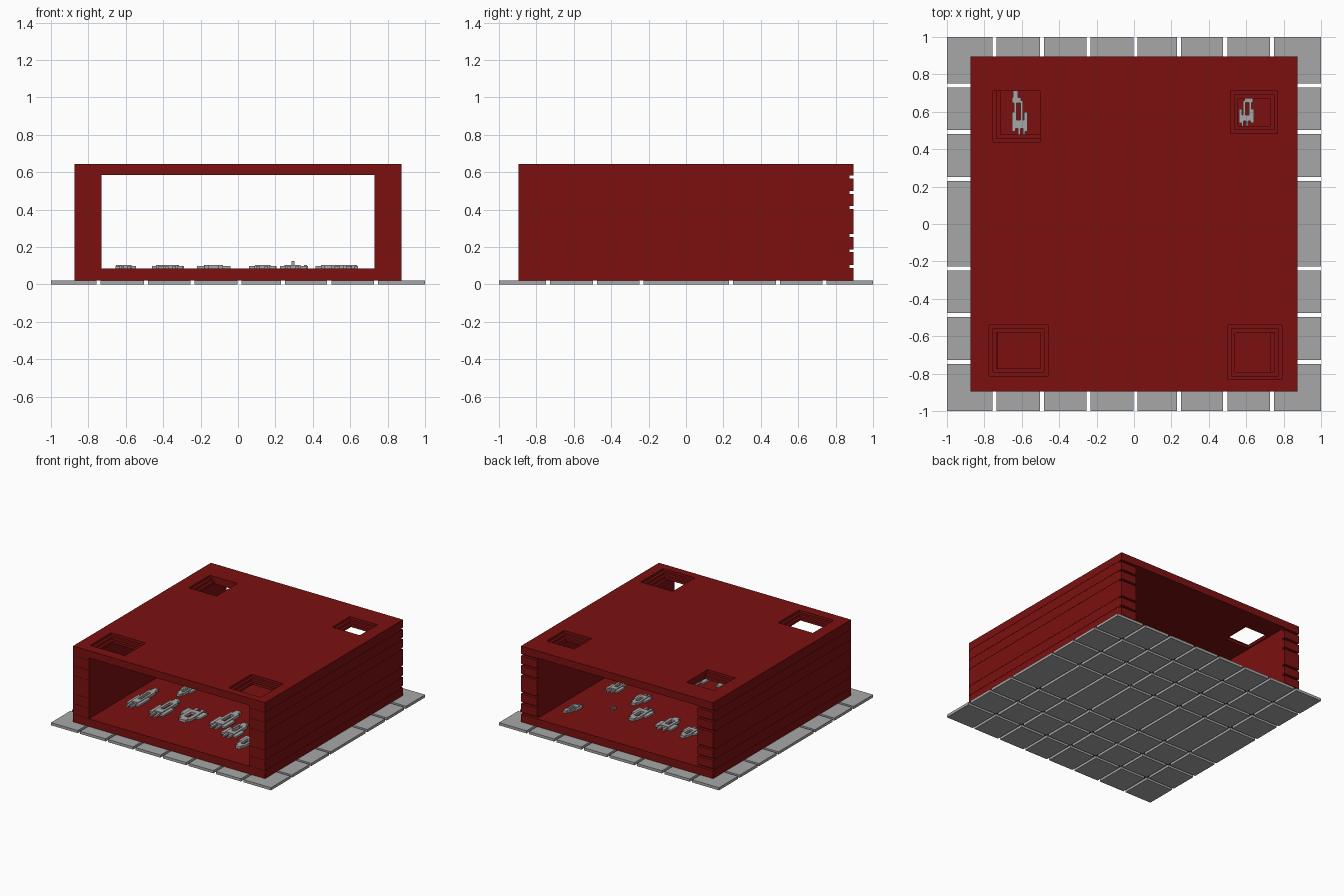
import bpy, bmesh
from mathutils import Vector, Matrix

cube = bpy.data.objects.get("Cube")
if cube:
    bpy.data.objects.remove(cube)


def material(name, color):
    m = bpy.data.materials.new(name)
    m.use_nodes = True
    m.diffuse_color = color
    m.node_tree.nodes["Principled BSDF"].inputs["Base Color"].default_value = color
    return m


RED = material("dark red", (0.2, 0.005, 0.005, 1))
GREY = material("grey", (0.39, 0.39, 0.39, 1))


def boxes(name, bounds, mat):
    """One object made of boxes given as (x0, x1, y0, y1, z0, z1)."""
    bm = bmesh.new()
    for x0, x1, y0, y1, z0, z1 in bounds:
        lo, hi = Vector((x0, y0, z0)), Vector((x1, y1, z1))
        mid = Matrix.Translation((lo + hi) / 2)
        bmesh.ops.create_cube(bm, size=1, matrix=mid @ Matrix.Diagonal((*(hi - lo), 1)))
    me = bpy.data.meshes.new(name)
    bm.to_mesh(me)
    bm.free()
    me.materials.append(mat)
    ob = bpy.data.objects.new(name, me)
    bpy.context.collection.objects.link(ob)
    return ob


def cut(ob, bounds):
    """Subtract a set of separate boxes and discard the cutter."""
    cutter = boxes("cutter", bounds, RED)
    cutter.hide_render = True
    mod = ob.modifiers.new("cut", 'BOOLEAN')
    mod.operation, mod.solver, mod.object = 'DIFFERENCE', 'EXACT', cutter
    bpy.context.view_layer.objects.active = ob
    bpy.ops.object.modifier_apply(modifier=mod.name)
    bpy.data.objects.remove(cutter)


W, D = 0.873, 0.895           # half width and half depth of the hall
INNER = 0.73                  # half width of the passage
BASE, FLOOR, CEIL, TOP = 0.022, 0.085, 0.585, 0.645

# Paving tiles with open joints
GAP = 0.011
x_joints = [-0.745, -0.492, -0.243, 0.007, 0.24, 0.488, 0.738]
y_joints = [-0.738, -0.487, -0.237, 0.24, 0.492, 0.741]


def spans(joints):
    starts = [-1] + [j + GAP for j in joints]
    ends = [j - GAP for j in joints] + [1]
    return list(zip(starts, ends))


boxes("paving_tiles", [(*sx, *sy, 0, BASE) for sx in spans(x_joints)
                       for sy in spans(y_joints)], GREY)

# Floor slab and side walls with horizontal grooves
boxes("floor_slab", [(-W, W, -D, D, BASE, FLOOR)], RED)
grooves = (0.095, 0.18, 0.262, 0.41, 0.492, 0.573)
H, SHALLOW, DEEP = 0.008, 0.002, 0.022
for side, name in ((-1, "right_wall"), (1, "left_wall")):
    x0, x1 = sorted((side * INNER, side * W))
    wall = boxes(name, [(x0, x1, -D, D, FLOOR, CEIL)], RED)
    # Deep slots across the back end
    cut(wall, [(x0 - 1, x1 + 1, D - DEEP, D + 1, z - H, z + H) for z in grooves])
    # Shallow lines along the outer face and front end
    a, b = sorted((side * (W - SHALLOW), side * (W + 1)))
    cut(wall, [(a, b, -D + 0.01, D - DEEP - 0.005, z - H, z + H) for z in grooves])
    cut(wall, [(x0 + 0.005, x1 - 0.005, -D - 1, -D + SHALLOW, z - H, z + H)
               for z in grooves])

# Roof with four stepped openings: bounds, then inward step of each edge
roof = boxes("roof", [(-W, W, -D, D, CEIL, TOP)], RED)
S = 0.02
openings = [((-0.775, -0.46, -0.812, -0.54), (S, S, S, S)),
            ((0.5, 0.79, -0.832, -0.54), (S, S, S, S)),
            ((-0.755, -0.503, 0.438, 0.712), (S, 0, S, 0)),
            ((0.517, 0.768, 0.485, 0.712), (S, S, S, S))]
for level in range(3):
    z = TOP - 0.02 * (level + 1) - (0.05 if level == 2 else 0)
    cut(roof, [(x0 + l * level, x1 - r * level, y0 + f * level, y1 - k * level, z, TOP + 0.05)
               for (x0, x1, y0, y1), (l, r, f, k) in openings])


# Small blocky craft parked on the floor
def craft(name, x, y, w, l, flip=1, fin=False, slant=0):
    # Part rectangles in fractions of width and length
    parts = [(-0.28, -0.12, -0.3, 0.3), (0.12, 0.28, -0.3, 0.3),   # hull rails
             (-0.28, 0.28, 0.25, 0.36), (-0.28, 0.28, -0.3, -0.12),
             (-0.16, 0.16, 0.36, 0.5),                            # nose
             (-0.5, -0.28, -0.36, 0.06), (0.28, 0.5, -0.36, 0.06),  # wings
             (-0.22, -0.08, -0.5, -0.3), (0.08, 0.22, -0.5, -0.3)]  # tail
    out = []
    for i, (a, b, c, d) in enumerate(parts):
        shift = slant * (c + d) / 2
        ys = sorted((y + flip * c * l, y + flip * d * l))
        top = FLOOR + (0.02 if i < 5 else 0.014)
        out.append((x + a * w + shift, x + b * w + shift, *ys, FLOOR, top))
    if fin:
        out.append((x - 0.008, x + 0.008, y - 0.04, y + 0.04, FLOOR, FLOOR + 0.04))
    boxes(name, out, GREY)


# Front row, back row, then the middle
craft("front_craft_a", -0.6, -0.38, 0.11, 0.36)
craft("front_craft_b", -0.36, -0.43, 0.13, 0.33)
craft("front_craft_c", -0.13, -0.42, 0.18, 0.24, -1)
craft("front_craft_d", 0.13, -0.34, 0.14, 0.33)
craft("front_craft_e", 0.295, -0.45, 0.14, 0.26, 1, True)
craft("front_craft_f", 0.48, -0.57, 0.13, 0.24, -1)
craft("back_craft_a", -0.617, 0.585, 0.085, 0.25, 1, slant=-0.04)
craft("back_craft_b", -0.35, 0.45, 0.12, 0.2)
craft("back_craft_c", -0.14, 0.42, 0.15, 0.22, -1)
craft("back_craft_d", 0.135, 0.4, 0.14, 0.24)
craft("back_craft_e", 0.36, 0.43, 0.03, 0.05)
craft("back_craft_f", 0.605, 0.605, 0.08, 0.18, 1, slant=0.03)
craft("middle_craft_a", -0.41, -0.08, 0.1, 0.22, -1)
craft("middle_craft_b", 0.28, 0.19, 0.11, 0.2)
craft("middle_craft_c", 0.55, 0.1, 0.11, 0.22, -1)
